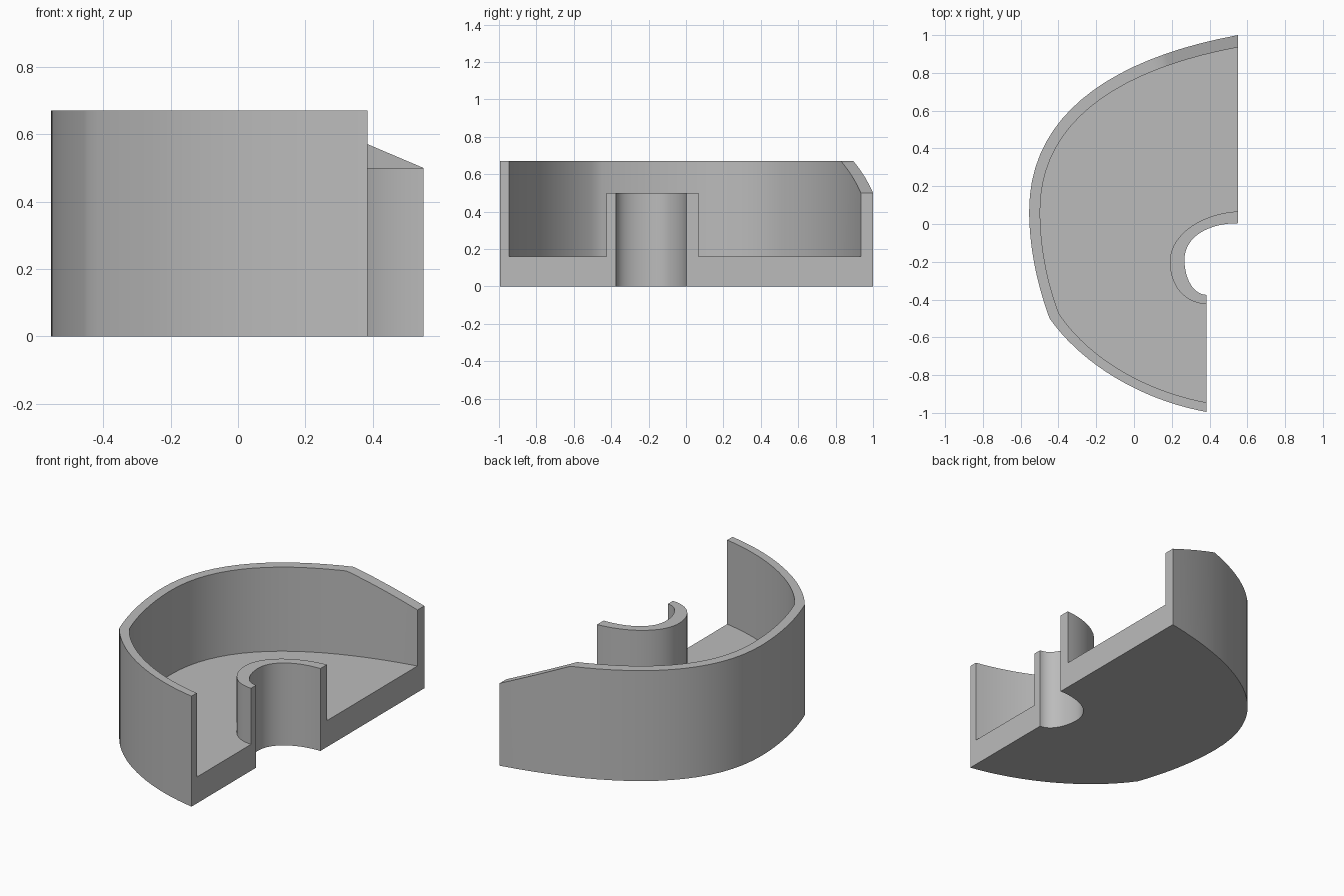
import bpy, bmesh, math
from mathutils import Vector
from mathutils.geometry import interpolate_bezier

cube = bpy.data.objects.get("Cube")
if cube:
    bpy.data.objects.remove(cube, do_unlink=True)

FLOOR, TUBE, RIM = 0.16, 0.5, 0.67
BREAK_X, RIGHT_X = 0.15, 0.55
STEPS = 20


def path(*pts):
    """Chain of cubic curves through every third point."""
    pts = [Vector((x, y, 0)) for x, y in pts]
    out = [pts[0]]
    for i in range(0, len(pts) - 1, 3):
        out += interpolate_bezier(*pts[i:i + 4], STEPS)[1:]
    return out


# Plan curves, each running from the back end to the front end
outer = path((.55, 1), (-.1, .88), (-.555, .59), (-.555, .07),
             (-.555, -.13), (-.51, -.33), (-.447, -.5),
             (-.27, -.75), (.05, -.935), (.385, -.995))
inner = path((.55, .935), (-.07, .82), (-.497, .55), (-.497, .07),
             (-.497, -.12), (-.46, -.31), (-.397, -.475),
             (-.24, -.71), (.06, -.885), (.385, -.945))
tube = path((.55, .067), (.35, .055), (.19, -.06), (.19, -.2),
            (.19, -.33), (.27, -.42), (.385, -.425))
hole = path((.55, .004), (.39, .004), (.267, -.07), (.267, -.19),
            (.267, -.28), (.31, -.375), (.385, -.375))

bm = bmesh.new()


def row(curve, z):
    return [bm.verts.new((p.x, p.y, z)) for p in curve]


def strip(a, b):
    return [bm.faces.new((a[i], a[i + 1], b[i + 1], b[i])) for i in range(len(a) - 1)]


outer_low, outer_top = row(outer, 0), row(outer, RIM)
inner_top, inner_low = row(inner, RIM), row(inner, FLOOR)
tube_low, tube_top = row(tube, FLOOR), row(tube, TUBE)
hole_top, hole_low = row(hole, TUBE), row(hole, 0)

# Curved wall, then the half tube around the hole
wall = strip(outer_low, outer_top) + strip(outer_top, inner_top) + strip(inner_top, inner_low)
strip(tube_low, tube_top)
strip(tube_top, hole_top)
strip(hole_top, hole_low)

# Floor, underside and the two flat cut ends
bm.faces.new(inner_low + tube_low[::-1])
bm.faces.new(outer_low + hole_low[::-1])
section = (outer_low, outer_top, inner_top, inner_low, tube_low, tube_top, hole_top, hole_low)
for end in (0, -1):
    bm.faces.new([r[end] for r in section])

# Slope the rim down toward the back end
geom = set(wall)
for f in wall:
    geom.update(f.verts)
    geom.update(f.edges)
bmesh.ops.bisect_plane(bm, geom=list(geom), plane_co=(BREAK_X, 0, 0), plane_no=(1, 0, 0))
for v in bm.verts:
    if v.co.z > RIM - 0.01 and v.co.y > 0 and v.co.x > BREAK_X:
        v.co.z = RIM - (RIM - TUBE) * (v.co.x - BREAK_X) / (RIGHT_X - BREAK_X)
bmesh.ops.recalc_face_normals(bm, faces=bm.faces)

mesh = bpy.data.meshes.new("half_tray")
bm.to_mesh(mesh)
bm.free()
tray = bpy.data.objects.new("half_tray", mesh)
bpy.context.collection.objects.link(tray)

# Plain grey finish
grey = bpy.data.materials.new("plain_grey")
grey.use_nodes = True
colour = (0.5, 0.5, 0.5, 1)
grey.diffuse_color = colour
grey.node_tree.nodes["Principled BSDF"].inputs["Base Color"].default_value = colour
mesh.materials.append(grey)

bpy.context.view_layer.objects.active = tray
tray.select_set(True)
bpy.ops.object.shade_smooth_by_angle(angle=math.radians(25))
